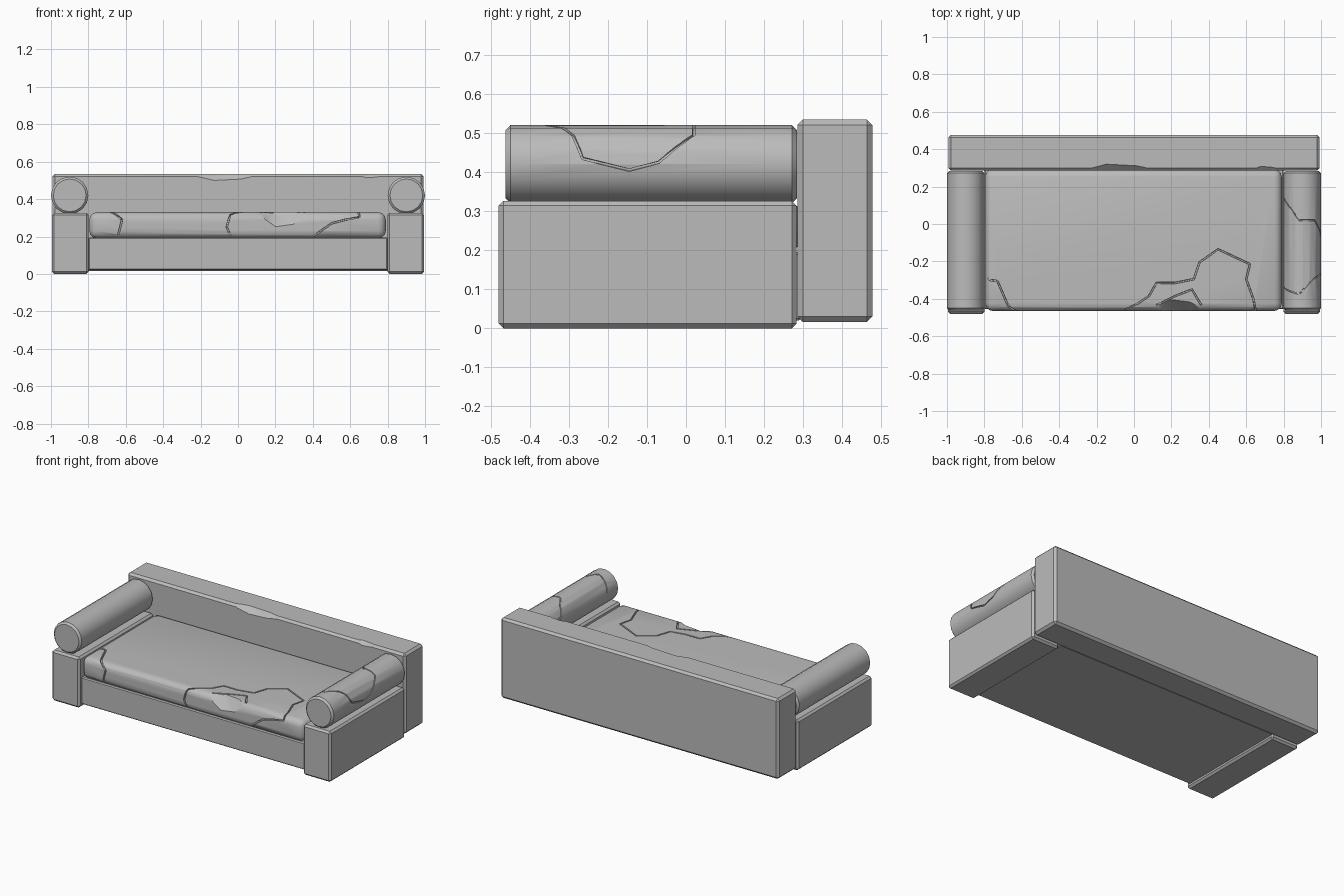
import bpy, bmesh, math
from mathutils import Vector, Matrix

if "Cube" in bpy.data.objects:
    bpy.data.objects.remove(bpy.data.objects["Cube"], do_unlink=True)

stone = bpy.data.materials.new("grey stone")
stone.use_nodes = True
stone.diffuse_color = (0.5, 0.5, 0.5, 1)
stone.node_tree.nodes["Principled BSDF"].inputs["Base Color"].default_value = (0.5, 0.5, 0.5, 1)

ROLL_X, ROLL_Z, ROLL_R = 0.9, 0.42, 0.1
SEAT_FRONT, SEAT_TOP, SEAT_ROUND = -0.465, 0.33, 0.04


def add_object(name, bm):
    bmesh.ops.recalc_face_normals(bm, faces=bm.faces)
    mesh = bpy.data.meshes.new(name)
    bm.to_mesh(mesh)
    bm.free()
    mesh.materials.append(stone)
    obj = bpy.data.objects.new(name, mesh)
    bpy.context.collection.objects.link(obj)
    return obj


def block(name, low, high, bevel, segments=1):
    low, high = Vector(low), Vector(high)
    bm = bmesh.new()
    bmesh.ops.create_cube(bm, size=1)
    bmesh.ops.scale(bm, vec=high - low, verts=bm.verts)
    bmesh.ops.translate(bm, vec=(low + high) / 2, verts=bm.verts)
    bmesh.ops.bevel(bm, geom=bm.edges[:], offset=bevel, segments=segments,
                    profile=0.5, affect='EDGES')
    return add_object(name, bm)


def roll(name, x, y0, y1):
    bm = bmesh.new()
    place = Matrix.Translation((x, (y0 + y1) / 2, ROLL_Z)) @ Matrix.Rotation(math.pi / 2, 4, 'X')
    bmesh.ops.create_cone(bm, cap_ends=True, segments=16, radius1=ROLL_R, radius2=ROLL_R,
                          depth=y1 - y0, matrix=place)
    rims = [e for e in bm.edges if any(len(f.verts) > 4 for f in e.link_faces)]
    bmesh.ops.bevel(bm, geom=rims, offset=0.012, segments=1, affect='EDGES')
    return add_object(name, bm)


# Surface maps: flat coordinates to a point and its normal
def seat_surface(x, t):
    """t runs back along the top when positive, down the front when negative."""
    r = SEAT_ROUND
    angle = math.radians(45 + 45 * max(-1, min(1, t / r)))
    n = Vector((0, -math.cos(angle), math.sin(angle)))
    p = Vector((x, SEAT_FRONT + r, SEAT_TOP - r)) + n * r
    p.y += max(0, t - r)
    p.z += min(0, t + r)
    return p, n


def roll_surface(degrees, y):
    a = math.radians(degrees)
    n = Vector((math.cos(a), 0, math.sin(a)))
    return Vector((ROLL_X, y, ROLL_Z)) + n * ROLL_R, n


def groove(surface, path, width=0.011, depth=0.012, steps=4):
    """Cutter swept along a jagged path that follows a surface."""
    flat = []
    for (a, b), (c, d) in zip(path, path[1:]):
        flat += [(a + (c - a) * i / steps, b + (d - b) * i / steps) for i in range(steps)]
    points = [surface(*uv) for uv in flat + [path[-1]]]
    bm = bmesh.new()
    rings = []
    for i, (p, n) in enumerate(points):
        ahead = points[min(i + 1, len(points) - 1)][0] - points[max(i - 1, 0)][0]
        side = ahead.cross(n).normalized() * width / 2
        corners = (p - side + n * 0.01, p + side + n * 0.01,
                   p + side * 0.6 - n * depth, p - side * 0.6 - n * depth)
        rings.append([bm.verts.new(c) for c in corners])
    for a, b in zip(rings, rings[1:]):
        for k in range(4):
            bm.faces.new((a[k], a[k - 1], b[k - 1], b[k]))
    bm.faces.new(rings[0])
    bm.faces.new(rings[-1])
    return add_object("groove_cutter", bm)


def chip(x0, x1, y, z, back, down):
    """Cutter that breaks a flake off a front top edge."""
    m, q, e = (x0 + x1) / 2, (x1 - x0) / 5, 0.01
    points = [(x0, y, z), (x1, y, z), (m, y - e, z + e),
              (m - q, y + back, z + e), (m + q, y + back * 0.8, z + e),
              (m - q * 0.6, y - e, z - down), (m + q, y - e, z - down * 0.85)]
    bm = bmesh.new()
    for p in points:
        bm.verts.new(p)
    bmesh.ops.convex_hull(bm, input=bm.verts[:])
    return add_object("chip_cutter", bm)


def carve(obj, cutters):
    bpy.context.view_layer.objects.active = obj
    for cutter in cutters:
        mod = obj.modifiers.new("carve", 'BOOLEAN')
        mod.operation, mod.solver, mod.object = 'DIFFERENCE', 'EXACT', cutter
        bpy.ops.object.modifier_apply(modifier=mod.name)
        bpy.data.objects.remove(cutter, do_unlink=True)


# Main blocks
back = block("backrest", (-0.992, 0.285, 0.016), (0.992, 0.477, 0.535), 0.014)
base = block("seat_base", (-0.8, -0.455, 0.02), (0.8, 0.295, 0.195), 0.006)
seat = block("seat_cushion", (-0.795, SEAT_FRONT, 0.19), (0.79, 0.292, SEAT_TOP), SEAT_ROUND, 3)
parts = [back, base, seat]

# Arms with round bolsters
for side, s in (("left", 1), ("right", -1)):
    x0, x1 = sorted((s * 0.798, s * 0.995))
    parts.append(block(side + "_arm", (x0, -0.48, 0), (x1, 0.283, 0.326), 0.012))
    parts.append(roll(side + "_arm_roll", s * ROLL_X, -0.462, 0.284))

# Cracks and a flake in the seat
seat_cracks = [
    [(-0.03, -0.15), (-0.06, -0.08), (-0.04, 0), (0.08, 0.08), (0.12, 0.15), (0.22, 0.15),
     (0.32, 0.17), (0.35, 0.26), (0.45, 0.33), (0.62, 0.25), (0.6, 0.17), (0.64, 0.06),
     (0.65, -0.02), (0.5, -0.06), (0.4, -0.13)],
    [(-0.82, 0.21), (-0.77, 0.165), (-0.73, 0.16), (-0.7, 0.09), (-0.67, 0.02),
     (-0.62, -0.04), (-0.64, -0.12)],
    [(0.12, 0.03), (0.22, 0.08), (0.31, 0.115), (0.36, 0.03)],
]
carve(seat, [chip(0.09, 0.39, SEAT_FRONT, SEAT_TOP, 0.07, 0.09)]
      + [groove(seat_surface, path) for path in seat_cracks])

# Crack around the left bolster
left_roll = bpy.data.objects["left_arm_roll"]
carve(left_roll, [groove(roll_surface, [
    (172, -0.34), (100, -0.375), (65, -0.31), (49, -0.29), (9, -0.265), (-9, -0.145),
    (3, -0.07), (49, 0.02), (100, 0.02), (125, 0.08), (170, 0.14)], 0.009, 0.008)])

# Flakes along the backrest edge
flakes = [(-0.28, 0.14, 0.045, 0.045), (-0.72, -0.56, 0.025, 0.02),
          (0.3, 0.46, 0.022, 0.025), (0.62, 0.8, 0.035, 0.03)]
carve(back, [chip(x0, x1, 0.285, 0.535, b, d) for x0, x1, b, d in flakes])

# Smooth shading with sharp edges
for obj in parts:
    bpy.ops.object.select_all(action='DESELECT')
    obj.select_set(True)
    bpy.context.view_layer.objects.active = obj
    bpy.ops.object.shade_smooth_by_angle(angle=math.radians(35))
